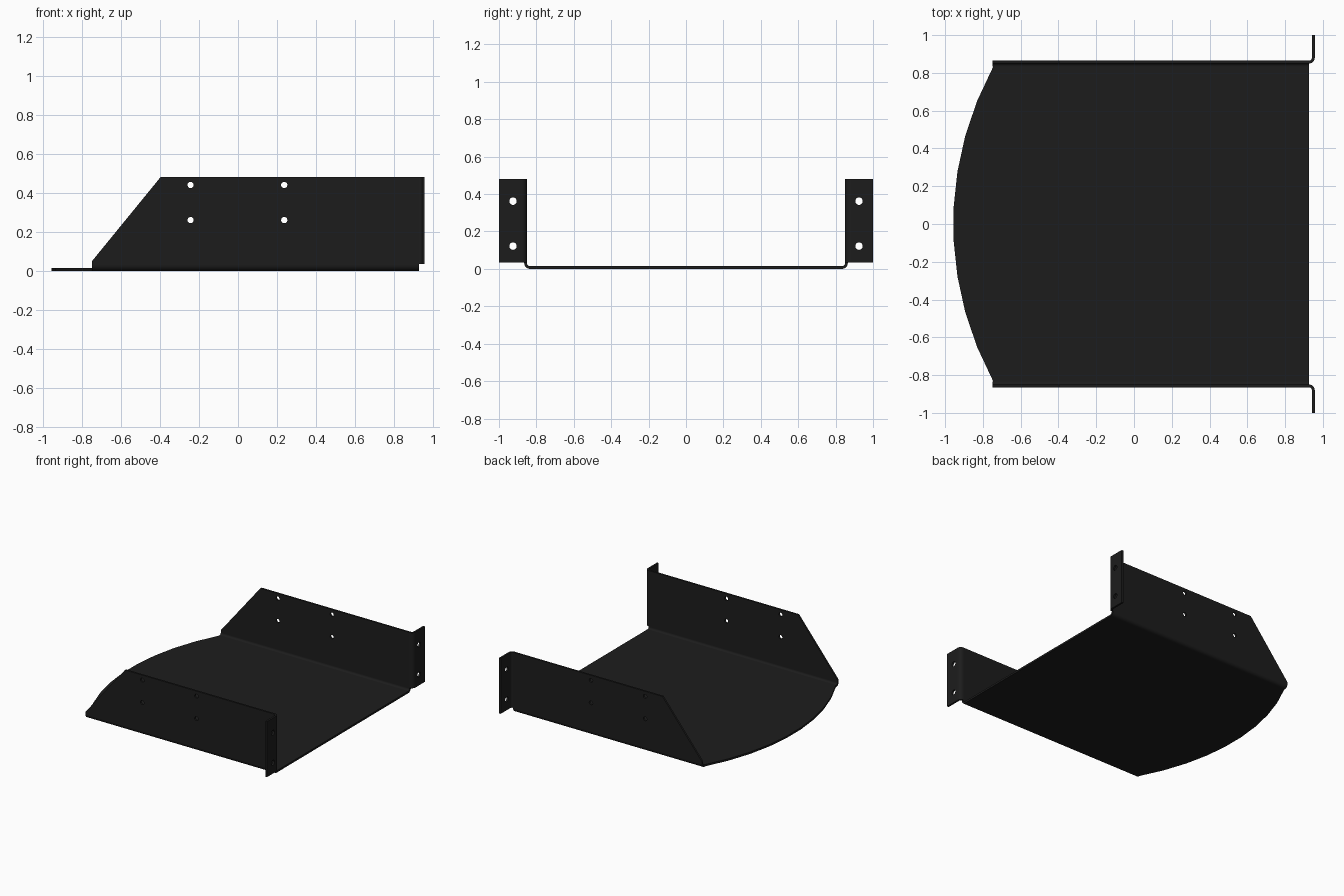
import bpy, bmesh
from math import sin, cos, pi, sqrt
from mathutils import Matrix

if "Cube" in bpy.data.objects:
    bpy.data.objects.remove(bpy.data.objects["Cube"])

T = 0.015            # sheet thickness
R = 0.03             # outer bend radius
XB = 0.927           # where the floor and walls end
Y_IN, Y_OUT = 0.85, 0.865
TOP = 0.48

mat = bpy.data.materials.new("black_metal")
mat.diffuse_color = (0.012, 0.012, 0.012, 1)
mat.use_nodes = True
mat.node_tree.nodes["Principled BSDF"].inputs["Base Color"].default_value = mat.diffuse_color

# Which world axes the local outline x, outline y and extrusion follow
AXES = {"xy": (0, 1, 2), "xz": (0, 2, 1), "yz": (1, 2, 0)}


def circle(cx, cy, r, n=20):
    return [(cx + r * cos(2 * pi * i / n), cy + r * sin(2 * pi * i / n)) for i in range(n)]


def bend(cx, cy, a0, a1, n=6):
    """Cross-section of a 90 degree sheet bend."""
    angles = [a0 + (a1 - a0) * i / n for i in range(n + 1)]
    outer = [(cx + R * cos(a), cy + R * sin(a)) for a in angles]
    inner = [(cx + (R - T) * cos(a), cy + (R - T) * sin(a)) for a in reversed(angles)]
    return outer + inner


def plate(name, plane, loops, lo, hi, flip=False):
    """Extrude an outline (first loop) with holes (other loops) from lo to hi."""
    cu = bpy.data.curves.new(name, "CURVE")
    cu.dimensions, cu.fill_mode = "2D", "BOTH"
    cu.extrude = (hi - lo) / 2
    for pts in loops:
        s = cu.splines.new("POLY")
        s.points.add(len(pts) - 1)
        for p, (x, y) in zip(s.points, pts):
            p.co = (x, y, 0, 1)
        s.use_cyclic_u = True
    tmp = bpy.data.objects.new("tmp", cu)
    bpy.context.collection.objects.link(tmp)
    dg = bpy.context.evaluated_depsgraph_get()
    me = bpy.data.meshes.new_from_object(tmp.evaluated_get(dg))
    bpy.data.objects.remove(tmp)
    bpy.data.curves.remove(cu)

    m = Matrix(((0,) * 4,) * 4)
    for col, row in enumerate(AXES[plane]):
        m[row][col] = 1
    m[AXES[plane][2]][3] = (lo + hi) / 2
    m[3][3] = 1
    if flip:
        m = Matrix.Diagonal((1, -1, 1, 1)) @ m
    bm = bmesh.new()
    bm.from_mesh(me)
    bmesh.ops.transform(bm, matrix=m, verts=bm.verts)
    bmesh.ops.remove_doubles(bm, verts=bm.verts, dist=1e-5)
    bmesh.ops.recalc_face_normals(bm, faces=bm.faces)
    bm.to_mesh(me)
    bm.free()
    me.name = name
    me.materials.clear()
    me.materials.append(mat)
    ob = bpy.data.objects.new(name, me)
    bpy.context.collection.objects.link(ob)
    return ob


# Floor with faceted curved nose
yf = Y_OUT - R
arc_r = 1.866
nose = []
for i in range(10):
    y = yf - 2 * yf * i / 9
    nose.append((-0.957 + arc_r - sqrt(arc_r ** 2 - (y * 0.865 / yf) ** 2), y))
parts = [plate("floor", "xy", [nose + [(XB, -yf), (XB, yf)]], 0, T)]

wall = [(-0.748, R), (XB, R), (XB, TOP), (-0.397, TOP), (-0.748, 0.05)]
wall_holes = [circle(x, z, 0.016) for x in (-0.243, 0.237) for z in (0.26, 0.44)]
yc = Y_OUT + R - T
flange = [(yc, 0.035), (1.0, 0.035), (1.0, TOP), (yc, TOP)]
flange_holes = [circle(0.925, z, 0.02) for z in (0.122, 0.362)]

for side, flip in (("back", False), ("front", True)):
    # Bend from floor to wall
    parts.append(plate(side + "_floor_bend", "yz", [bend(yf, R, -pi / 2, 0)], -0.748, XB, flip))
    # Side wall with four holes
    parts.append(plate(side + "_side_wall", "xz", [wall] + wall_holes, Y_IN, Y_OUT, flip))
    # Bend from wall to mounting flange
    parts.append(plate(side + "_flange_bend", "xy", [bend(XB, yc, -pi / 2, 0)], 0.035, TOP, flip))
    # Mounting flange with two holes
    parts.append(plate(side + "_mounting_flange", "yz", [flange] + flange_holes, XB + R - T, XB + R, flip))

# Smooth the bends and holes, keep sheet edges sharp
for ob in parts:
    ob.select_set(True)
bpy.context.view_layer.objects.active = parts[0]
bpy.ops.object.shade_smooth_by_angle(angle=pi / 6)
